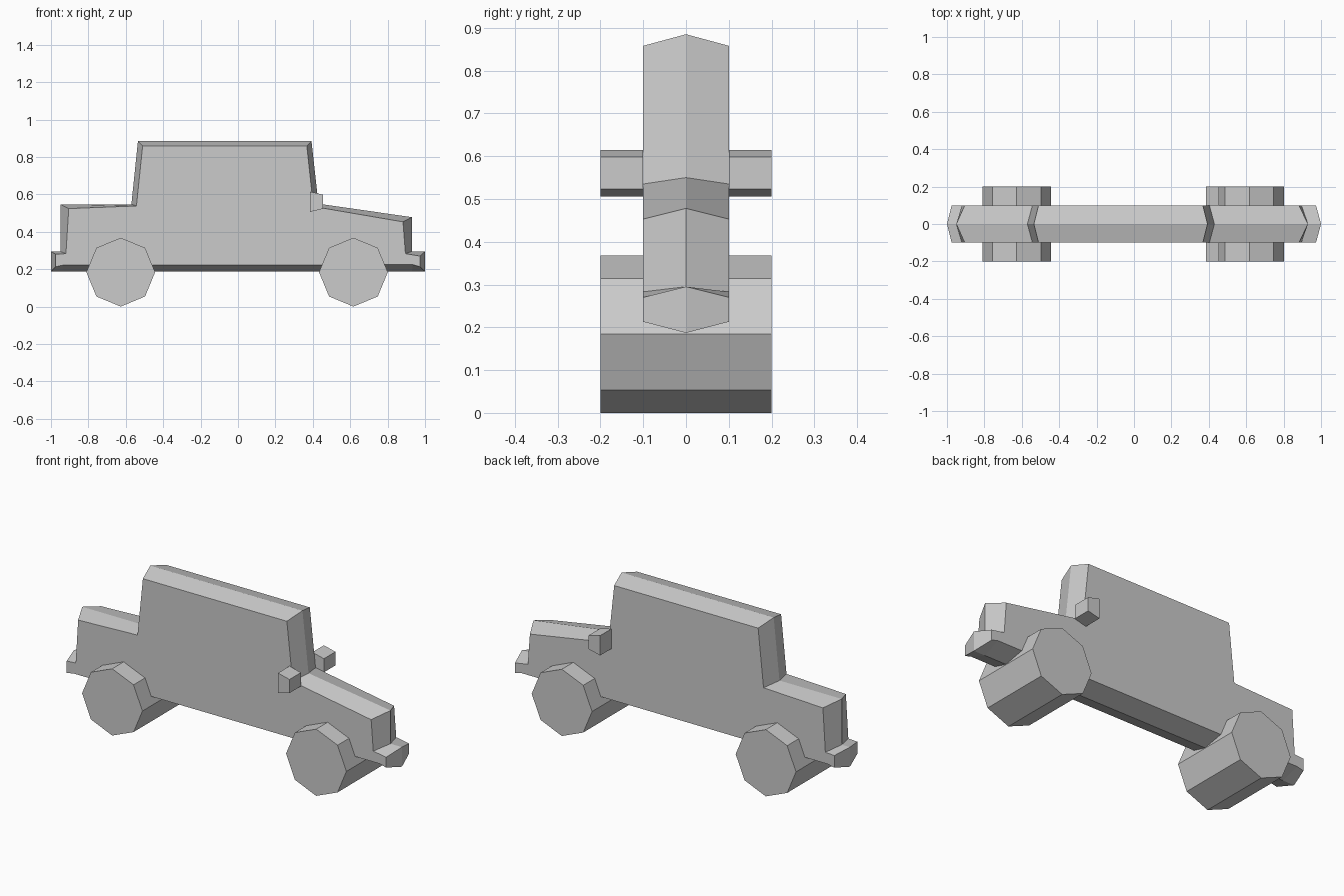
import bpy, bmesh
from math import pi, sin, cos

if "Cube" in bpy.data.objects:
    bpy.data.objects.remove(bpy.data.objects["Cube"])


def make_object(name, rings):
    """Loft matching (x, z) profiles placed at given y values; cap both ends."""
    bm = bmesh.new()
    loops = [[bm.verts.new((x, y, z)) for x, z in pts] for y, pts in rings]
    n = len(loops[0])
    for a, b in zip(loops, loops[1:]):
        for i in range(n):
            j = (i + 1) % n
            bm.faces.new((a[i], a[j], b[j], b[i]))
    bm.faces.new(loops[0])
    bm.faces.new(loops[-1])
    bmesh.ops.recalc_face_normals(bm, faces=bm.faces)
    mesh = bpy.data.meshes.new(name)
    bm.to_mesh(mesh)
    bm.free()
    obj = bpy.data.objects.new(name, mesh)
    bpy.context.collection.objects.link(obj)
    return obj


# Body: full silhouette on the centre line, slightly inset on both sides
centre = [(-1, .187), (-.93, .187), (.93, .187), (1, .187), (1, .295), (.93, .295),
          (.93, .478), (.43, .55), (.393, .885), (-.535, .885),
          (-.57, .547), (-.95, .547), (-.95, .295), (-1, .295)]
side = [(-.975, .213), (-.935, .222), (.935, .224), (.973, .213), (.973, .27), (.895, .283),
        (.882, .453), (.403, .535), (.368, .858), (-.51, .858),
        (-.543, .538), (-.905, .524), (-.92, .283), (-.975, .28)]
make_object("car_body", [(-.1, side), (0, centre), (.1, side)])

# Wheels: octagonal rollers running across the full width
for name, cx in (("rear_wheels", -.627), ("front_wheels", .617)):
    r = .184
    octagon = [(cx + r * sin(i * pi / 4), r + r * cos(i * pi / 4)) for i in range(8)]
    make_object(name, [(-.2, octagon), (.2, octagon)])

# Side mirrors: tapered blocks on each side of the windscreen
mirror = [(.384, .506), (.454, .523), (.454, .598), (.384, .615)]
for name, s in (("near_side_mirror", -1), ("far_side_mirror", 1)):
    make_object(name, [(s * .1, mirror), (s * .2, mirror)])
